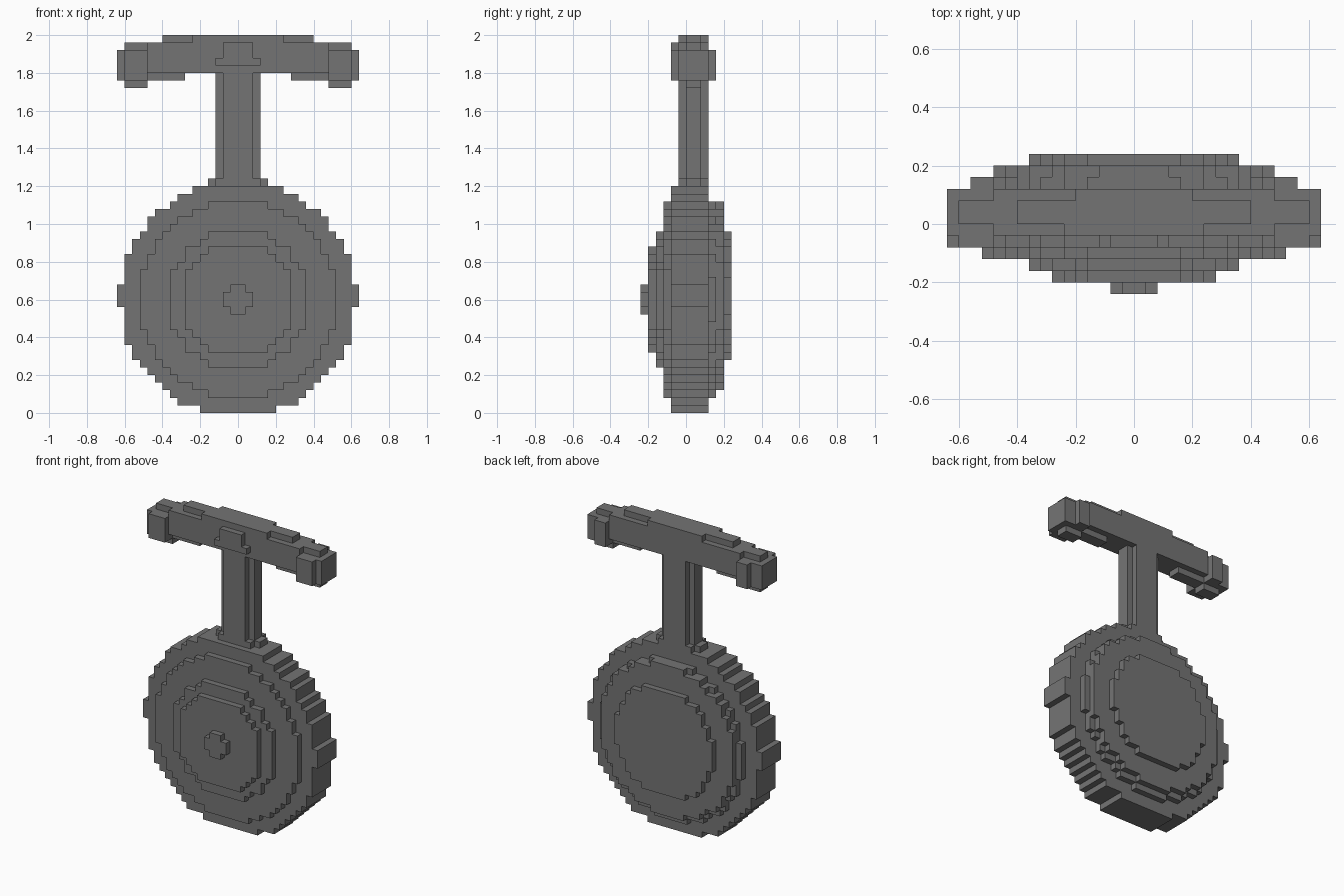
import bpy
import bmesh
import math
from mathutils import Vector

UNIT = 0.04  # edge length of one building block

cube = bpy.data.objects.get("Cube")
if cube:
    bpy.data.objects.remove(cube, do_unlink=True)

grey = bpy.data.materials.new("dark_grey")
grey.use_nodes = True
colour = (0.175, 0.175, 0.175, 1)
grey.diffuse_color = colour
grey.node_tree.nodes["Principled BSDF"].inputs["Base Color"].default_value = colour


def box(x, y, z):
    """Cells of a block; each argument is a (start, end) range in units."""
    return {(i, j, k) for i in range(*x) for j in range(*y) for k in range(*z)}


def wide(half, y, z):
    """Block centred on x = 0."""
    return box((-half, half), y, z)


def pair(x, y, z):
    """Block and its mirror image."""
    return box(x, y, z) | box((-x[1], -x[0]), y, z)


def disc(radius, centre, y):
    """Stepped round slab facing the front."""
    return {c for c in wide(16, y, (0, 30))
            if math.hypot(c[0] + 0.5, c[2] + 0.5 - centre) <= radius}


def build(name, cells):
    """Skin the cells with outer faces and merge the flat areas."""
    bm = bmesh.new()
    verts = {}

    def vert(p):
        key = tuple(round(v) for v in p)
        if key not in verts:
            verts[key] = bm.verts.new(Vector(key) * UNIT)
        return verts[key]

    for cell in cells:
        for axis in range(3):
            for side in (0, 1):
                step = Vector((0, 0, 0))
                step[axis] = 2 * side - 1
                if tuple(round(v) for v in Vector(cell) + step) in cells:
                    continue
                u, v = Vector((0, 0, 0)), Vector((0, 0, 0))
                u[(axis + 1) % 3] = 1
                v[(axis + 2) % 3] = 1
                base = Vector(cell)
                base[axis] += side
                ring = [base, base + u, base + u + v, base + v]
                if not side:
                    ring.reverse()
                bm.faces.new([vert(p) for p in ring])
    bmesh.ops.dissolve_limit(bm, angle_limit=0.01, verts=bm.verts[:], edges=bm.edges[:])
    mesh = bpy.data.meshes.new(name)
    bm.to_mesh(mesh)
    bm.free()
    mesh.materials.append(grey)
    bpy.context.collection.objects.link(bpy.data.objects.new(name, mesh))


# Round body: slabs from the front hub to the back plate
slabs = [
    (1.7, 15, (-6, -5)),
    (7.45, 15, (-5, -4)),
    (9.25, 15, (-4, -3)),
    (13.1, 15.1, (-3, -2)),
    (15.58, 15.1, (-2, 3)),
    (12.9, 15.1, (3, 4)),
    (12.45, 15.5, (4, 5)),
    (8.95, 15.5, (5, 6)),
]
build("round_body", set().union(*(disc(*s) for s in slabs)))

# Stem with notched corners and a small foot
build("stem", wide(2, (-1, 3), (30, 45)) | wide(3, (0, 2), (30, 45))
      | wide(4, (0, 2), (30, 31)) | wide(3, (-1, 3), (30, 31)))

# Crossbar with its top ridge, underside steps and end grips
bar = wide(12, (-1, 3), (45, 49)) | wide(15, (0, 2), (45, 49))
bar |= wide(10, (0, 2), (49, 50)) | wide(5, (2, 3), (49, 50)) | wide(6, (-1, 0), (49, 50))
bar |= pair((7, 12), (0, 2), (44, 45))
bar |= pair((12, 16), (-1, 3), (44, 48))
bar |= pair((12, 15), (-2, -1), (44, 48))
bar |= pair((12, 14), (3, 4), (44, 48))
bar |= pair((12, 15), (0, 2), (43, 44))
bar |= wide(3, (-2, -1), (46, 47)) | wide(2, (-2, -1), (47, 49))
build("crossbar", bar)
